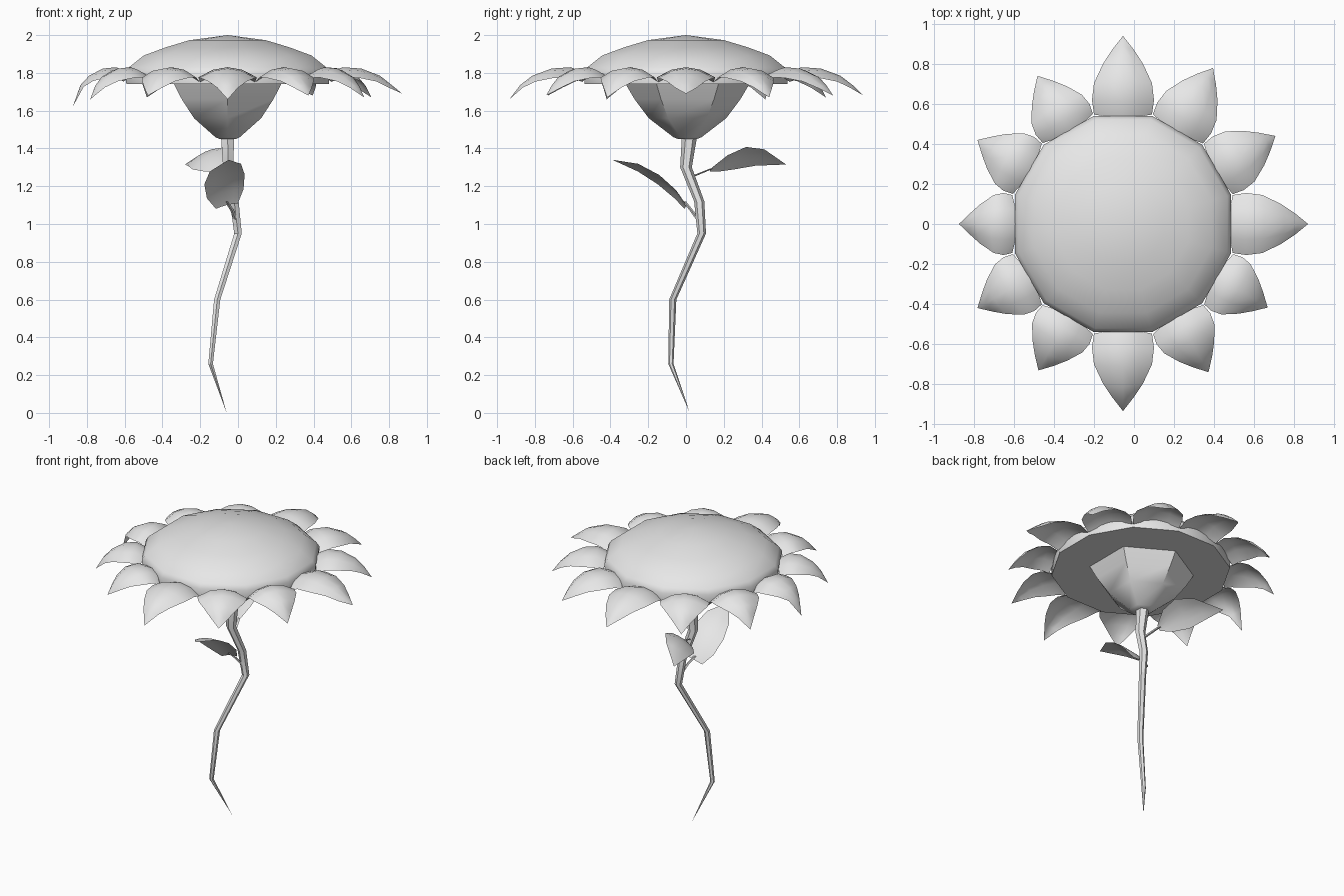
import bpy, bmesh, math
from mathutils import Vector

if "Cube" in bpy.data.objects:
    bpy.data.objects.remove(bpy.data.objects["Cube"])

grey = bpy.data.materials.new("plain grey")
grey.use_nodes = True
grey.diffuse_color = (0.8, 0.8, 0.8, 1)
grey.node_tree.nodes["Principled BSDF"].inputs["Base Color"].default_value = (0.8, 0.8, 0.8, 1)

HEAD = Vector((-0.055, 0, 0))


def make_object(name, bm, angle=40, normals=True):
    if normals:
        bmesh.ops.recalc_face_normals(bm, faces=bm.faces)
    mesh = bpy.data.meshes.new(name)
    bm.to_mesh(mesh)
    bm.free()
    mesh.materials.append(grey)
    obj = bpy.data.objects.new(name, mesh)
    bpy.context.collection.objects.link(obj)
    bpy.ops.object.select_all(action="DESELECT")
    obj.select_set(True)
    bpy.context.view_layer.objects.active = obj
    bpy.ops.object.shade_smooth_by_angle(angle=math.radians(angle))
    return obj


def bridge(bm, rows, closed):
    """Join rows of vertices with quads."""
    n = len(rows[0])
    for a, b in zip(rows, rows[1:]):
        for i in range(n if closed else n - 1):
            j = (i + 1) % n
            bm.faces.new((a[i], a[j], b[j], b[i]))


def rings(name, stations, sides, turn=0, angle=40):
    """Skin horizontal rings given as (centre, radius)."""
    bm = bmesh.new()
    rows = []
    for c, r in stations:
        row = []
        for i in range(sides):
            a = math.tau * (i + turn) / sides
            row.append(bm.verts.new(Vector(c) + Vector((r * math.cos(a), r * math.sin(a), 0))))
        rows.append(row)
    bridge(bm, rows, True)
    bm.faces.new(rows[0])
    bm.faces.new(rows[-1])
    bmesh.ops.remove_doubles(bm, verts=bm.verts, dist=0.0005)
    return make_object(name, bm, angle)


def blade(name, spine, widths, across, droop):
    """Curved leaf: a spine swept with an arched cross-section."""
    bm = bmesh.new()
    rows = []
    across = Vector(across).normalized()
    for k, (p, w) in enumerate(zip(spine, widths)):
        p = Vector(p)
        ahead = Vector(spine[min(k + 1, len(spine) - 1)]) - Vector(spine[max(k - 1, 0)])
        up = ahead.cross(across).normalized()
        if up.z < 0:
            up = -up
        rows.append([bm.verts.new(p + across * w * t - up * droop * w * t * t)
                     for t in (-1, -0.5, 0, 0.5, 1)])
    bridge(bm, rows, False)
    bmesh.ops.remove_doubles(bm, verts=bm.verts, dist=0.0005)
    bmesh.ops.recalc_face_normals(bm, faces=bm.faces)
    if sum(f.normal.z for f in bm.faces) < 0:
        bmesh.ops.reverse_faces(bm, faces=bm.faces)
    return make_object(name, bm, 60, False)


# Flower head: shallow twelve-sided dome with a flat underside
dome = [(0.555, 1.74), (0.56, 1.80), (0.54, 1.83), (0.46, 1.892),
        (0.34, 1.935), (0.21, 1.973), (0, 2.0)]
rings("seed_disc", [(HEAD + Vector((0, 0, z)), r) for r, z in dome], 12, 0.5)

# Six-sided cup under the head
cup = [(0.05, 1.45), (0.075, 1.46), (0.205, 1.56), (0.28, 1.66), (0.33, 1.745)]
rings("cup", [(HEAD + Vector((0, 0.008, z)), r) for r, z in cup], 6, 0.5)

# Crooked stem tapering to a point
stem = [((-0.06, 0.02, 0), 0), ((-0.145, -0.08, 0.26), 0.014), ((-0.11, -0.07, 0.6), 0.019),
        ((0, 0.083, 0.95), 0.023), ((-0.02, 0.07, 1.12), 0.027),
        ((-0.052, 0, 1.30), 0.031), ((-0.055, 0.018, 1.46), 0.04)]
rings("stem", stem, 6, 0.5, 30)

# Petals, one on each flat of the disc: (reach, tip height)
petals = [(0.925, 1.69), (0.88, 1.67), (0.90, 1.68), (0.94, 1.68), (0.855, 1.67), (0.84, 1.66),
          (0.82, 1.62), (0.84, 1.66), (0.845, 1.68), (0.935, 1.66), (0.855, 1.68), (0.835, 1.67)]
for i, (reach, tip) in enumerate(petals):
    a = math.tau * i / 12
    out = Vector((math.cos(a), math.sin(a), 0))
    side = (-math.sin(a), math.cos(a), 0)
    shape = [(0, 1.80, 0.145), (0.2, 1.83, 0.155), (0.45, 1.823, 0.145),
             (0.7, 1.785, 0.1), (0.86, 1.735, 0.055), (1, tip, 0)]
    spine = [HEAD + out * (0.53 + (reach - 0.53) * t) + Vector((0, 0, z)) for t, z, w in shape]
    blade(f"petal_{i + 1}", spine, [w for t, z, w in shape], side, 0.35)

# Two leaves on the stem, each with a thin stalk
blade("back_leaf",
      [(-0.09, 0.13, 1.29), (-0.115, 0.19, 1.33), (-0.16, 0.28, 1.362),
       (-0.21, 0.39, 1.362), (-0.28, 0.53, 1.315)],
      [0.02, 0.08, 0.11, 0.08, 0], (0.08, 0.03, 0.055), 0.15)
blade("front_leaf",
      [(-0.06, 0, 1.10), (-0.07, -0.05, 1.17), (-0.075, -0.14, 1.25),
       (-0.07, -0.25, 1.31), (-0.05, -0.39, 1.34)],
      [0.06, 0.10, 0.11, 0.085, 0], (1, 0, 0.25), 0.15)
rings("back_leaf_stalk", [((-0.05, 0.03, 1.25), 0.012), ((-0.09, 0.14, 1.295), 0.01)], 4)
rings("front_leaf_stalk", [((-0.005, 0.08, 1.0), 0.01), ((-0.03, 0.03, 1.07), 0.01),
                           ((-0.06, -0.01, 1.12), 0.01)], 4)
